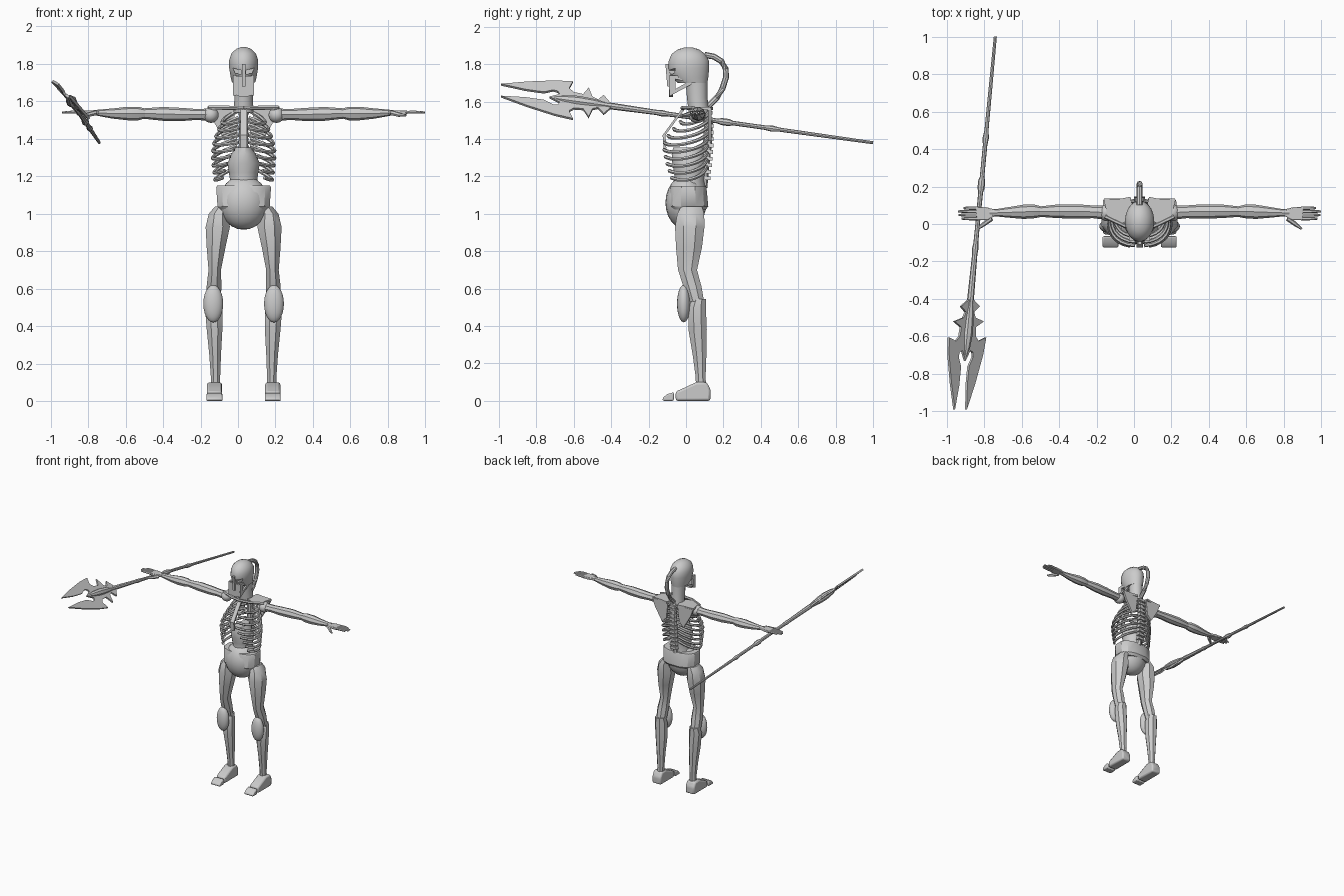
import bpy, bmesh, math
from mathutils import Vector

if "Cube" in bpy.data.objects:
    bpy.data.objects.remove(bpy.data.objects["Cube"])

CX = 0.03  # body centre line
grey = bpy.data.materials.new("bone_grey")
grey.diffuse_color = (0.6, 0.6, 0.6, 1)
grey.use_nodes = True
grey.node_tree.nodes["Principled BSDF"].inputs["Base Color"].default_value = grey.diffuse_color


def finish(name, bm, mirror=False, off=CX, bevel=0):
    bmesh.ops.recalc_face_normals(bm, faces=bm.faces)
    me = bpy.data.meshes.new(name)
    bm.to_mesh(me)
    bm.free()
    me.materials.append(grey)
    ob = bpy.data.objects.new(name, me)
    ob.location.x = off
    bpy.context.collection.objects.link(ob)
    if bevel:
        m = ob.modifiers.new("bevel", 'BEVEL')
        m.width, m.segments = bevel, 2
    if mirror:
        m = ob.modifiers.new("mirror", 'MIRROR')
        m.use_mirror_merge = False
    return ob


def skin(bm, rings):
    """Join rings of points into a closed, capped skin."""
    vs = [[bm.verts.new(p) for p in r] for r in rings]
    n = len(vs[0])
    for a, b in zip(vs, vs[1:]):
        for i in range(n):
            bm.faces.new((a[i], a[(i + 1) % n], b[(i + 1) % n], b[i]))
    bm.faces.new(vs[0])
    bm.faces.new(vs[-1])


def loft_z(name, rows, sides=8, power=1.0, **kw):
    """Rows of (z, centre x, centre y, radius x, radius y)."""
    bm = bmesh.new()
    rings = []
    for z, cx, cy, rx, ry in rows:
        ring = []
        for i in range(sides):
            a = math.tau * (i + 0.5) / sides
            c, s = math.cos(a), math.sin(a)
            ring.append((cx + rx * math.copysign(abs(c) ** power, c),
                         cy + ry * math.copysign(abs(s) ** power, s), z))
        rings.append(ring)
    skin(bm, rings)
    return finish(name, bm, **kw)


def loft_x(name, rows, sides=8, **kw):
    """Rows of (x, centre y, centre z, radius y, radius z)."""
    bm = bmesh.new()
    skin(bm, [[(x, cy + ry * math.cos(math.tau * i / sides), cz + rz * math.sin(math.tau * i / sides))
               for i in range(sides)] for x, cy, cz, ry, rz in rows])
    return finish(name, bm, **kw)


def tube(name, pts, radii, sides=6, **kw):
    pts = [Vector(p) for p in pts]
    if not isinstance(radii, (list, tuple)):
        radii = [radii] * len(pts)
    rings = []
    for i, p in enumerate(pts):
        t = (pts[min(i + 1, len(pts) - 1)] - pts[max(i - 1, 0)]).normalized()
        ref = Vector((0, 0, 1)) if abs(t.z) < 0.9 else Vector((1, 0, 0))
        u = t.cross(ref).normalized()
        v = t.cross(u)
        rings.append([p + radii[i] * (u * math.cos(math.tau * k / sides) + v * math.sin(math.tau * k / sides))
                      for k in range(sides)])
    bm = bmesh.new()
    skin(bm, rings)
    return finish(name, bm, **kw)


def prism(name, pts, axis, lo, hi, **kw):
    """Extrude a flat outline along axis 0, 1 or 2."""
    def place(p, d):
        q = list(p)
        q.insert(axis, d)
        return q
    bm = bmesh.new()
    skin(bm, [[place(p, lo) for p in pts], [place(p, hi) for p in pts]])
    return finish(name, bm, **kw)


def ball(name, c, r, **kw):
    bm = bmesh.new()
    bmesh.ops.create_uvsphere(bm, u_segments=20, v_segments=12, radius=1)
    for v in bm.verts:
        v.co = [c[i] + r[i] * v.co[i] for i in range(3)]
    return finish(name, bm, **kw)


# head: helmet, eye recesses, mask and neck
helmet = loft_z("helmet", [(1.70, 0, .035, .062, .08), (1.73, 0, .02, .07, .10), (1.78, 0, .015, .078, .11),
                           (1.82, 0, .015, .078, .108), (1.855, 0, .013, .066, .09), (1.88, 0, .013, .04, .055),
                           (1.89, 0, .013, .012, .018)], 24)
eyes = prism("eye_cutter", [(.012, 1.745), (.045, 1.75), (.058, 1.778), (.012, 1.765)], 1, -.2, -.05, mirror=True)
eyes.hide_render = True
eyes.hide_viewport = True
cut = helmet.modifiers.new("eyes", 'BOOLEAN')
cut.object, cut.operation = eyes, 'DIFFERENCE'
prism("mask_front", [(-.055, 1.735), (-.045, 1.635), (-.02, 1.625), (.02, 1.625), (.045, 1.635), (.055, 1.735)],
      1, -.09, -.07)
prism("nose_guard", [(-.11, 1.80), (-.1, 1.68), (-.08, 1.68), (-.08, 1.80)], 0, -.009, .009)
prism("cheek_plate", [(-.09, 1.74), (-.088, 1.63), (-.055, 1.655), (-.057, 1.72), (.015, 1.705), (.05, 1.74)],
      0, .042, .056, mirror=True)
prism("jaw_bar", [(-.086, 1.63), (.035, 1.695), (.015, 1.708), (-.06, 1.665)], 0, .04, .054, mirror=True)
loft_z("neck", [(1.54, 0, .07, .055, .055), (1.62, 0, .06, .05, .055), (1.74, 0, .055, .055, .06)], 14)
tube("head_tail", [(0, .10, 1.85), (0, .15, 1.84), (0, .19, 1.815), (0, .212, 1.775), (0, .214, 1.73),
                   (0, .195, 1.67), (0, .165, 1.62), (0, .12, 1.575)], .016, 8)

# rib cage
for i in range(9):
    f = i / 8
    width = .115 + .058 * math.sin(min(1, f * 1.6) * math.pi / 2) - .02 * f * f
    front = -.03 - .095 * math.sin(min(1, f * 2) * math.pi / 2) + .02 * f * f
    end = math.pi - .1 - max(0, i - 3) * .125
    back = .125 - .015 * f
    path = []
    for k in range(13):
        t = k / 12
        a = .15 + (end - .15) * t
        path.append((width * math.sin(a) ** .8, (back + front) / 2 + (back - front) / 2 * math.cos(a),
                     1.55 - .30 * f - .07 * math.sin(t * 2.2)))
    tube("rib_%d" % (i + 1), path, .010, 6, mirror=True)
prism("breastbone", [(-.02, 1.565), (-.045, 1.53), (-.125, 1.42), (-.12, 1.35), (-.105, 1.35), (-.11, 1.42),
                     (-.03, 1.53), (0, 1.565)], 0, -.017, .017)
tube("spine", [(0, .09, 1.14), (0, .1, 1.25), (0, .115, 1.38), (0, .12, 1.48), (0, .1, 1.57)], .024, 8)
for i in range(11):
    z = 1.18 + i * .035
    y = .115 + .02 * math.sin((z - 1.15) * 6)
    prism("vertebra_%d" % (i + 1), [(-.03, z), (.03, z), (.022, z + .02), (-.022, z + .02)], 1, y - .02, y + .012)

# shoulders
prism("shoulder_plate", [(.03, .06), (.05, .145), (.10, .135), (.192, .13), (.165, .02), (.09, .005), (.04, .03)],
      2, 1.555, 1.572, mirror=True)
prism("shoulder_blade", [(.045, 1.56), (.19, 1.565), (.165, 1.5), (.1, 1.39), (.06, 1.43)],
      1, .118, .135, mirror=True)
tube("collar_bone", [(0, -.02, 1.565), (.08, -.01, 1.567), (.185, .04, 1.567)], .011, 6, mirror=True)
ball("shoulder_joint", (.175, .06, 1.527), (.042, .045, .042), mirror=True)

# arms
loft_x("upper_arm", [(.17, .06, 1.528, .038, .034), (.25, .065, 1.53, .034, .029), (.33, .067, 1.53, .038, .035),
                     (.43, .068, 1.533, .037, .037), (.53, .066, 1.535, .028, .028), (.55, .066, 1.535, .025, .025)],
       mirror=True)
loft_x("forearm", [(.525, .066, 1.535, .028, .026), (.56, .067, 1.535, .036, .036), (.62, .065, 1.535, .038, .036),
                   (.70, .062, 1.535, .028, .027), (.76, .06, 1.538, .02, .019), (.80, .06, 1.54, .018, .013)],
       mirror=True)
prism("palm", [(.77, .045), (.81, .022), (.87, .022), (.875, .092), (.82, .09), (.77, .077)],
      2, 1.531, 1.55, mirror=True, bevel=.004)
for i, (y, x) in enumerate([(.029, .95), (.048, .966), (.067, .968), (.085, .94)]):
    tube("finger_%d" % (i + 1), [(.86, y, 1.541), (.91, y, 1.543), (x, y, 1.541)], [.009, .009, .006], 6, mirror=True)
tube("thumb", [(.79, .03, 1.538), (.83, .0, 1.528), (.865, -.026, 1.524)], [.014, .012, .006], 6, mirror=True)

# belly and pelvis
loft_z("belly", [(1.12, 0, .02, .09, .088), (1.18, 0, .02, .074, .08), (1.22, 0, .02, .08, .085),
                 (1.27, 0, .015, .088, .09), (1.32, 0, .01, .065, .088), (1.355, 0, .01, .042, .08)], 16)
loft_z("hip_block", [(1.02, 0, .012, .13, .095), (1.04, 0, .012, .143, .11), (1.14, 0, .012, .15, .10),
                     (1.15, 0, .012, .145, .096)], 12, .75)
ball("pelvis_dome", (0, -.0, 1.06), (.132, .11, .145))

# legs
loft_z("thigh", [(1.04, .115, .03, .04, .06), (1.0, .135, .025, .055, .078), (.93, .138, .02, .07, .085),
                 (.82, .147, .016, .054, .075), (.70, .154, .008, .036, .055), (.61, .158, .035, .043, .052),
                 (.53, .16, .055, .04, .045)], 8, mirror=True)
loft_z("shin", [(.545, .16, .07, .04, .04), (.50, .16, .06, .05, .05), (.38, .155, .062, .045, .053),
                (.25, .152, .072, .034, .04), (.13, .15, .078, .027, .029), (.08, .15, .08, .027, .029)],
       8, mirror=True)
ball("knee_pad", (.162, -.012, .52), (.053, .036, .1), mirror=True)
prism("foot", [(.13, 0), (.132, .06), (.11, .1), (.055, .1), (-.02, .065), (-.055, .05), (-.055, 0)],
      0, .115, .196, mirror=True, bevel=.012)
prism("toe_cap", [(-.065, 0), (-.065, .046), (-.1, .036), (-.125, .015), (-.125, 0)],
      0, .113, .198, mirror=True, bevel=.008)


# spear
def axis_at(y):
    return Vector((-.74 - .0944 * (1 - y), y, 1.38 + .14 * (1 - y)))


shaft = [(1, .008), (.5, .011), (.46, .017), (.42, .012), (.25, .012), (.23, .019), (.19, .019), (.17, .013),
         (.0, .012), (-.1, .013), (-.13, .017), (-.16, .014), (-.40, .018), (-.5, .014)]
tube("spear_shaft", [axis_at(y) for y, r in shaft], [r for y, r in shaft], 8, off=0)
half = [(-.40, .012), (-.44, .07), (-.47, .03), (-.50, .045), (-.52, .11), (-.55, .055), (-.60, .06),
        (-.625, .085), (-.605, .14), (-.70, .128), (-.85, .09), (-.99, .045), (-.86, .03), (-.76, .03),
        (-.71, .055), (-.685, .05), (-.675, .03)]
outline = half + [(-.73, 0)] + [(y, -w) for y, w in reversed(half)]
side = Vector((-.707, 0, .707))
flat = side.cross(axis_at(-1) - axis_at(1)).normalized()
bm = bmesh.new()
skin(bm, [[axis_at(y) + side * w + flat * d for y, w in outline] for d in (-.007, .007)])
finish("spear_blade", bm, off=0)
core = [(-.42, .016), (-.5, .026), (-.58, .03), (-.66, .022), (-.72, .005)]
tube("spear_core", [axis_at(y) for y, r in core], [r for y, r in core], 8, off=0)

# smooth shading with sharp edges kept
for ob in bpy.data.objects:
    if not ob.hide_render:
        ob.select_set(True)
        bpy.context.view_layer.objects.active = ob
bpy.ops.object.shade_smooth_by_angle(angle=math.radians(32))
